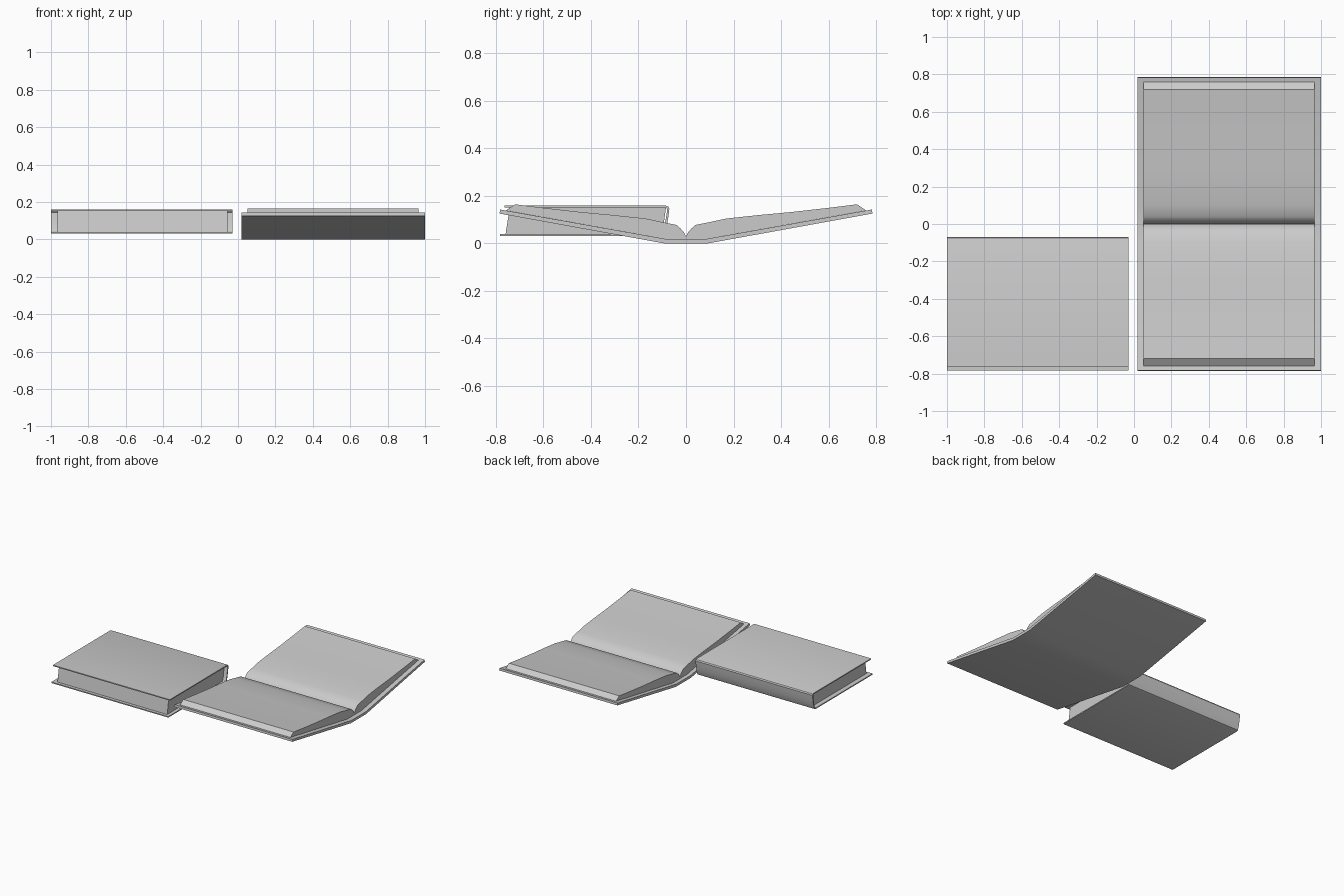
import bpy, bmesh, math

if "Cube" in bpy.data.objects:
    bpy.data.objects.remove(bpy.data.objects["Cube"])


def extrude_profile(name, profile, x0, x1):
    """Sweep a closed (y, z) profile along x."""
    bm = bmesh.new()
    face = bm.faces.new([bm.verts.new((x0, y, z)) for y, z in profile])
    res = bmesh.ops.extrude_face_region(bm, geom=[face])
    moved = [v for v in res["geom"] if isinstance(v, bmesh.types.BMVert)]
    bmesh.ops.translate(bm, verts=moved, vec=(x1 - x0, 0, 0))
    bmesh.ops.recalc_face_normals(bm, faces=bm.faces)
    mesh = bpy.data.meshes.new(name)
    bm.to_mesh(mesh)
    bm.free()
    obj = bpy.data.objects.new(name, mesh)
    bpy.context.collection.objects.link(obj)
    bpy.ops.object.select_all(action='DESELECT')
    bpy.context.view_layer.objects.active = obj
    obj.select_set(True)
    bpy.ops.object.shade_smooth_by_angle(angle=math.radians(32))
    return obj


def mirrored(half):
    """Flip a half profile in y."""
    return [(-y, z) for y, z in reversed(half)]


# Open book: cover bent at both spine hinges
outer = [(0.09, 0.0), (0.785, 0.126)]
inner = [(0.783, 0.143), (0.085, 0.019)]
extrude_profile("open_cover", outer + inner + mirrored(inner) + mirrored(outer),
                0.02, 1.0)

# Open book: two page blocks curving into the gutter
pages = [(0.0, 0.019), (0.085, 0.019), (0.758, 0.139), (0.72, 0.165),
         (0.6, 0.15), (0.45, 0.133), (0.3, 0.119), (0.17, 0.105),
         (0.1, 0.09), (0.04, 0.078), (0.022, 0.062), (0.008, 0.046),
         (0.0, 0.03)]
extrude_profile("right_pages", pages, 0.05, 0.965)
extrude_profile("left_pages", mirrored(pages), 0.05, 0.965)

# Closed book: thin wrapped cover with a rounded, leaning spine
wrap_out = [(-0.765, 0.159), (-0.084, 0.159), (-0.075, 0.156), (-0.07, 0.147),
            (-0.073, 0.12), (-0.079, 0.085), (-0.087, 0.05), (-0.093, 0.037),
            (-0.105, 0.031), (-0.783, 0.031)]
wrap_in = [(-0.783, 0.039), (-0.108, 0.039), (-0.1, 0.044), (-0.095, 0.055),
           (-0.088, 0.088), (-0.082, 0.122), (-0.079, 0.144), (-0.085, 0.151),
           (-0.765, 0.151)]
extrude_profile("closed_cover", wrap_out + wrap_in, -1.0, -0.03)

# Closed book: page block
block = [(-0.76, 0.038), (-0.1, 0.038), (-0.084, 0.152), (-0.742, 0.152)]
extrude_profile("closed_pages", block, -0.965, -0.055)
